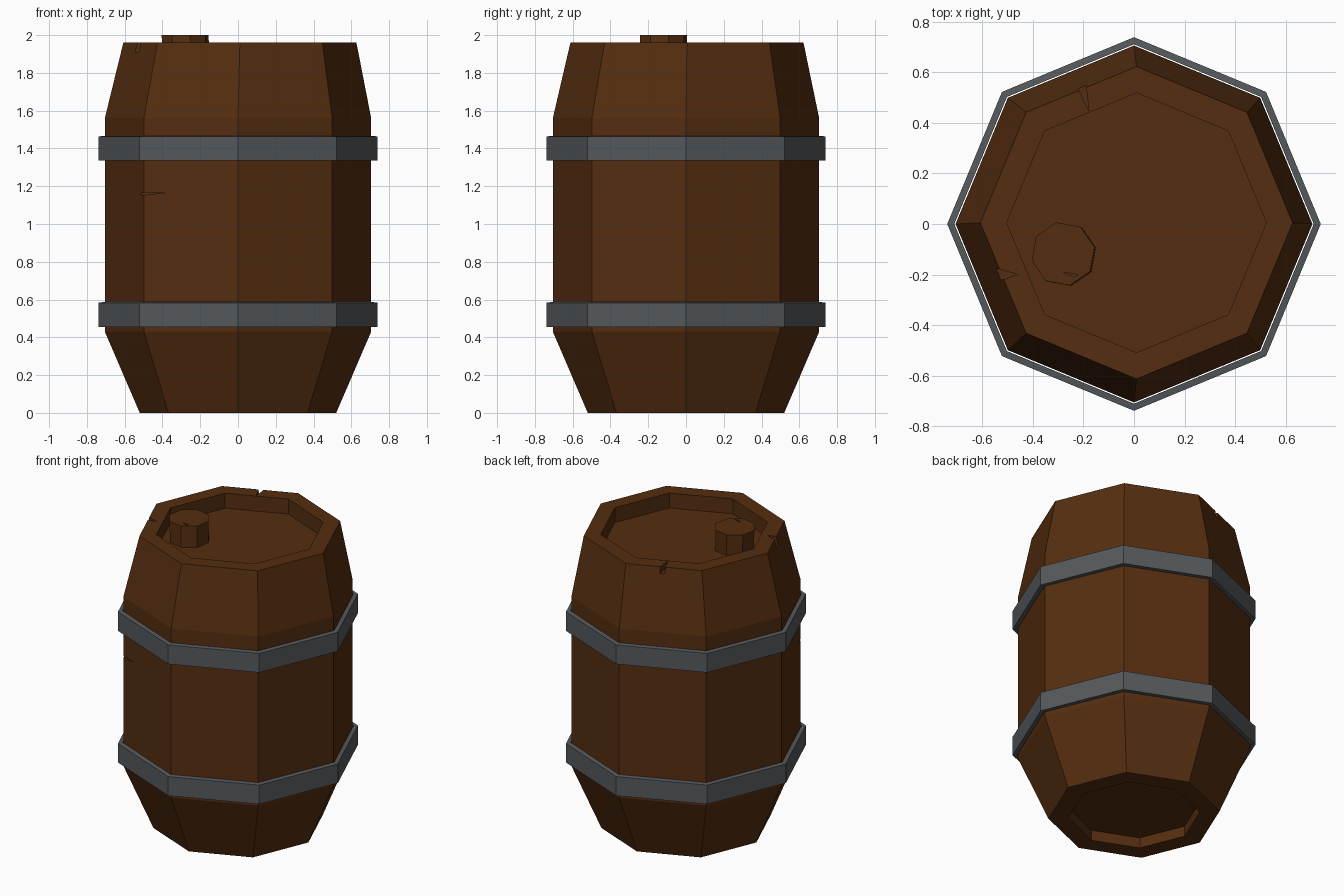
import bpy, bmesh, math
from mathutils import Vector

if "Cube" in bpy.data.objects:
    bpy.data.objects.remove(bpy.data.objects["Cube"])


def material(name, col):
    m = bpy.data.materials.new(name)
    m.diffuse_color = (*col, 1)
    m.use_nodes = True
    m.node_tree.nodes["Principled BSDF"].inputs["Base Color"].default_value = m.diffuse_color
    return m


WOOD = material("dark brown wood", (0.09, 0.027, 0.005))
IRON = material("grey iron", (0.09, 0.1, 0.108))


def add_object(name, bm, mat):
    bmesh.ops.recalc_face_normals(bm, faces=bm.faces)
    me = bpy.data.meshes.new(name)
    bm.to_mesh(me)
    bm.free()
    me.materials.append(mat)
    ob = bpy.data.objects.new(name, me)
    bpy.context.collection.objects.link(ob)
    return ob


def lathe(name, rings, mat, closed=False, turn=0.0):
    """Eight-sided lathe; each ring is (radius, z, centre x, centre y)."""
    bm = bmesh.new()
    loops = []
    for r, z, cx, cy in rings:
        loops.append([bm.verts.new((cx + r * math.cos(turn + i * math.pi / 4),
                                    cy + r * math.sin(turn + i * math.pi / 4), z))
                      for i in range(8)])
    pairs = list(zip(loops, loops[1:]))
    if closed:
        pairs.append((loops[-1], loops[0]))
    else:
        bm.faces.new(loops[0])
        bm.faces.new(loops[-1])
    for a, b in pairs:
        for i in range(8):
            j = (i + 1) % 8
            bm.faces.new((a[i], a[j], b[j], b[i]))
    return add_object(name, bm, mat)


def cut(target, triangle, depth):
    """Carve a triangular prism, swept along the depth vector, out of a part."""
    bm = bmesh.new()
    a = [bm.verts.new(Vector(p)) for p in triangle]
    b = [bm.verts.new(Vector(p) + Vector(depth)) for p in triangle]
    bm.faces.new(a)
    bm.faces.new(b)
    for i in range(3):
        j = (i + 1) % 3
        bm.faces.new((a[i], a[j], b[j], b[i]))
    cutter = add_object("crack_cutter", bm, WOOD)
    mod = target.modifiers.new("crack", 'BOOLEAN')
    mod.operation = 'DIFFERENCE'
    mod.solver = 'EXACT'
    mod.object = cutter
    deps = bpy.context.evaluated_depsgraph_get()
    me = bpy.data.meshes.new_from_object(target.evaluated_get(deps))
    target.modifiers.clear()
    target.data = me
    bpy.data.objects.remove(cutter)


# Barrel body with recessed lid and base
body = lathe("barrel_body", [
    (0.40, 0.07, 0, 0), (0.40, 0.0, 0, 0), (0.52, 0.0, 0, 0), (0.705, 0.43, 0, 0),
    (0.705, 1.56, 0, 0), (0.617, 1.96, 0.01, 0.005),
    (0.513, 1.96, 0.01, 0.005), (0.513, 1.86, 0.01, 0.005)], WOOD)

# Iron hoops
for name, z in (("lower_hoop", 0.455), ("upper_hoop", 1.335)):
    lathe(name, [(0.71, z, 0, 0), (0.738, z, 0, 0),
                 (0.738, z + 0.128, 0, 0), (0.71, z + 0.132, 0, 0)], IRON, closed=True)

# Bung in the lid
bung = lathe("bung", [(0.127, 1.85, -0.275, -0.12), (0.127, 2.0, -0.28, -0.118)],
             WOOD, turn=math.radians(12))

# Chips in the rim, a split in a stave and a nick in the bung
cut(body, [(-0.232, 0.56, 1.92), (-0.192, 0.57, 1.92), (-0.178, 0.445, 1.92)], (0, 0, 0.1))
cut(body, [(-0.56, -0.17, 1.91), (-0.55, -0.23, 1.91), (-0.46, -0.2, 1.91)], (0, 0, 0.1))
cut(body, [(-0.52, -0.62, 1.165), (-0.52, -0.62, 1.15), (-0.385, -0.62, 1.166)], (0, 0.16, 0))
cut(bung, [(-0.28, -0.19, 1.985), (-0.235, -0.21, 1.985), (-0.22, -0.2, 1.985)], (0, 0, 0.05))
